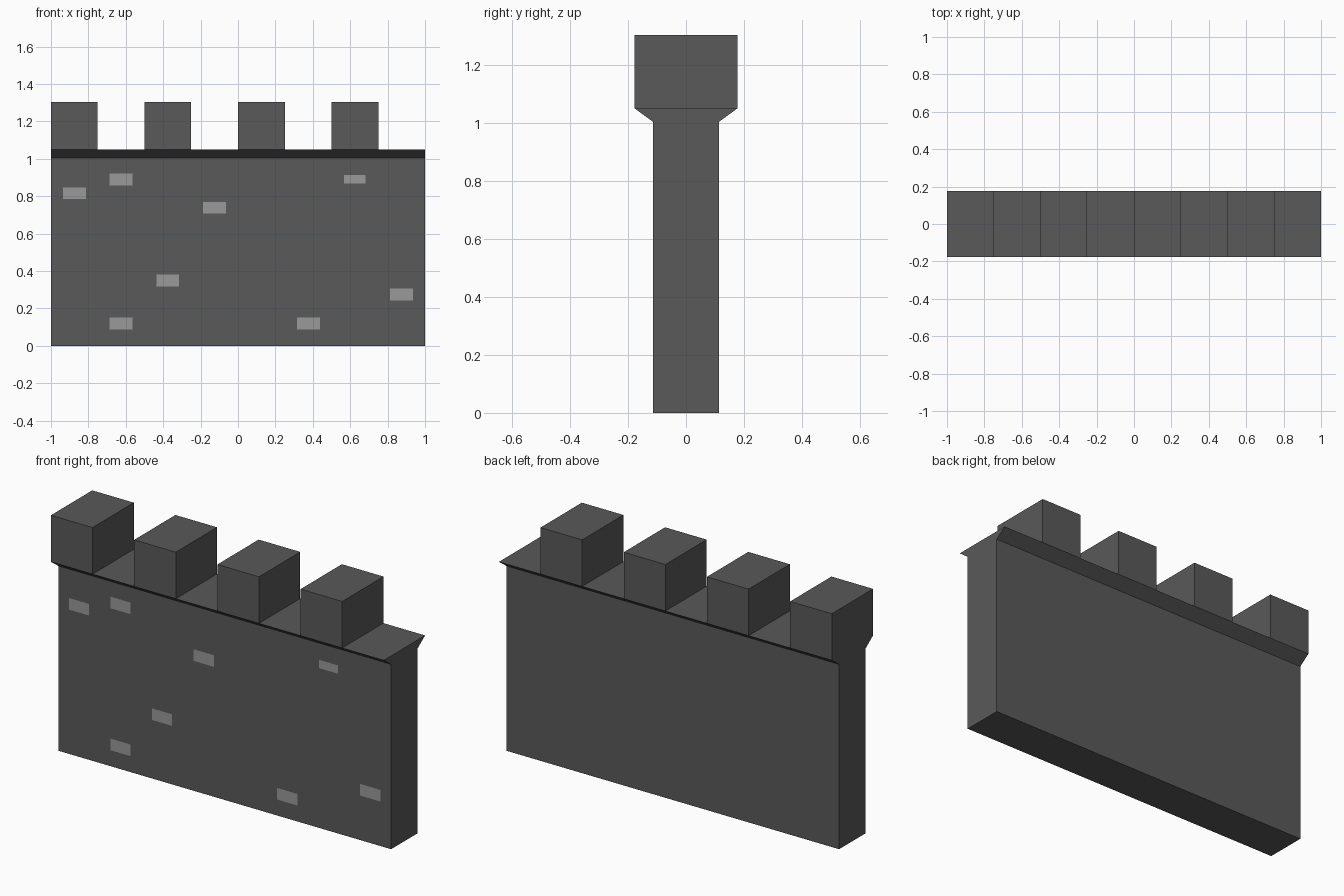
import bpy, bmesh, math

if "Cube" in bpy.data.objects:
    bpy.data.objects.remove(bpy.data.objects["Cube"])


def material(name, value):
    m = bpy.data.materials.new(name)
    m.diffuse_color = (value, value, value, 1)
    m.use_nodes = True
    m.node_tree.nodes["Principled BSDF"].inputs["Base Color"].default_value = m.diffuse_color
    return m


def add_object(name, bm, mat):
    me = bpy.data.meshes.new(name)
    bm.to_mesh(me)
    bm.free()
    ob = bpy.data.objects.new(name, me)
    me.materials.append(mat)
    bpy.context.collection.objects.link(ob)
    return ob


dark = material("dark_stone", 0.10)
light = material("light_stone", 0.32)

# Battlement wall: flared profile swept along x in eight sections
half = [(0.114, 0.0), (0.114, 1.004), (0.177, 1.05)]
profile = half + [(-y, z) for y, z in reversed(half)]
bm = bmesh.new()
rings = [[bm.verts.new((-1 + i * 0.25, y, z)) for y, z in profile] for i in range(9)]
tops = []
n = len(profile)
for i in range(8):
    a, b = rings[i], rings[i + 1]
    for k in range(n):
        j = (k + 1) % n
        f = bm.faces.new((a[k], a[j], b[j], b[k]))
        if k == 2 and i % 2 == 0:
            tops.append(f)
bm.faces.new(rings[0])
bm.faces.new(rings[-1])

# Merlons: every other top section raised
raised = bmesh.ops.extrude_discrete_faces(bm, faces=tops)["faces"]
for f in raised:
    bmesh.ops.translate(bm, verts=f.verts, vec=(0, 0, 0.253))
bmesh.ops.remove_doubles(bm, verts=bm.verts, dist=1e-5)
bmesh.ops.recalc_face_normals(bm, faces=bm.faces)
bmesh.ops.dissolve_limit(bm, angle_limit=math.radians(1), verts=bm.verts, edges=bm.edges)
add_object("battlement_wall", bm, dark)

# Exposed bricks: flat patches on the front, (x, z, height)
bricks = [(-0.875, 0.816, 0.063), (-0.625, 0.89, 0.063), (-0.125, 0.738, 0.063),
          (0.625, 0.891, 0.045), (-0.376, 0.35, 0.063), (0.875, 0.274, 0.063),
          (-0.625, 0.119, 0.063), (0.377, 0.119, 0.063)]
bm = bmesh.new()
for x, z, h in bricks:
    w = 0.0575 if h < 0.05 else 0.061
    bm.faces.new([bm.verts.new((x + sx * w, -0.1155, z + sz * h / 2))
                  for sx, sz in ((-1, -1), (1, -1), (1, 1), (-1, 1))])
add_object("exposed_bricks", bm, light)
